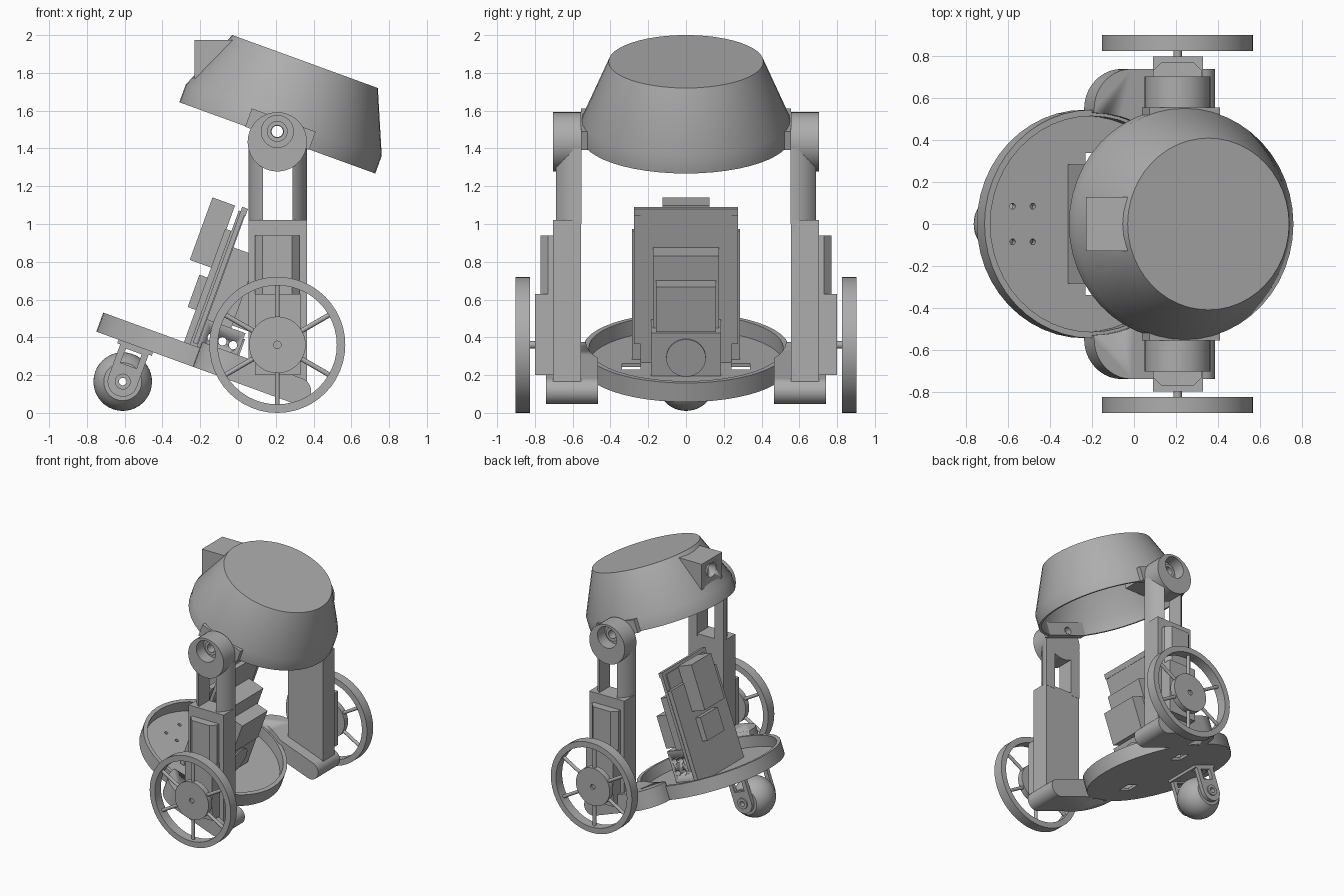
import bpy, bmesh
from math import sin, cos, pi, radians, sqrt
from mathutils import Matrix, Vector

if "Cube" in bpy.data.objects:
    bpy.data.objects.remove(bpy.data.objects["Cube"])

grey = bpy.data.materials.new("plain grey")
grey.use_nodes = True
grey.diffuse_color = (0.42, 0.42, 0.42, 1)
grey.node_tree.nodes["Principled BSDF"].inputs["Base Color"].default_value = grey.diffuse_color

# Frames: SIDE lays a drawing in the xz plane with its depth along y
SIDE = Matrix(((1, 0, 0, 0), (0, 0, 1, 0), (0, 1, 0, 0), (0, 0, 0, 1)))
WORLD = Matrix()
TILT = Matrix.Rotation(radians(20), 4, 'Y')
BASE = Matrix.Translation((-0.238, 0, 0.244)) @ TILT
HEAD = Matrix.Translation((0.208, 0, 1.456)) @ TILT


def at(x, z):
    return Matrix.Translation((x, 0, z))


def finish(name, bm, M):
    bmesh.ops.transform(bm, matrix=M, verts=bm.verts)
    bmesh.ops.remove_doubles(bm, verts=bm.verts, dist=1e-5)
    bmesh.ops.recalc_face_normals(bm, faces=bm.faces)
    me = bpy.data.meshes.new(name)
    bm.to_mesh(me)
    bm.free()
    me.materials.append(grey)
    ob = bpy.data.objects.new(name, me)
    bpy.context.collection.objects.link(ob)
    bpy.ops.object.select_all(action='DESELECT')
    ob.select_set(True)
    bpy.context.view_layer.objects.active = ob
    bpy.ops.object.shade_smooth_by_angle(angle=radians(28))
    return ob


def box(name, x, y, z, M=WORLD):
    bm = bmesh.new()
    bmesh.ops.create_cube(bm, size=1)
    for v in bm.verts:
        v.co = [(a + b) / 2 + c * (b - a) for (a, b), c in zip((x, y, z), v.co)]
    return finish(name, bm, M)


def plate(name, outlines, d, M=WORLD):
    """Flat outline with holes, given depth d along local z."""
    bm = bmesh.new()
    edges = []
    for pts in outlines:
        vs = [bm.verts.new((p[0], p[1], d[0])) for p in pts]
        edges += [bm.edges.new((vs[i - 1], vs[i])) for i in range(len(vs))]
    bmesh.ops.triangle_fill(bm, use_beauty=True, edges=edges, normal=(0, 0, 1))
    geo = bmesh.ops.extrude_face_region(bm, geom=bm.faces[:])["geom"]
    top = [g for g in geo if isinstance(g, bmesh.types.BMVert)]
    bmesh.ops.translate(bm, verts=top, vec=(0, 0, d[1] - d[0]))
    return finish(name, bm, M)


def lathe(name, profile, M=WORLD, seg=40, closed=True):
    bm = bmesh.new()
    vs = [bm.verts.new((r, 0, z)) for r, z in profile]
    es = [bm.edges.new((vs[i], vs[i + 1])) for i in range(len(vs) - 1)]
    if closed:
        es.append(bm.edges.new((vs[-1], vs[0])))
    bmesh.ops.spin(bm, geom=vs + es, axis=(0, 0, 1), cent=(0, 0, 0),
                   angle=2 * pi, steps=seg, use_merge=False)
    return finish(name, bm, M)


def cyl(name, r, d, M=WORLD, seg=32):
    return lathe(name, [(0, d[0]), (r, d[0]), (r, d[1]), (0, d[1])], M, seg, False)


def arc(cx, cy, r, a0=0, a1=360, n=32):
    m = n if a1 - a0 == 360 else n + 1
    return [(cx + r * cos(radians(a0 + (a1 - a0) * i / n)),
             cy + r * sin(radians(a0 + (a1 - a0) * i / n))) for i in range(m)]


def rect(x0, x1, y0, y1):
    return [(x0, y0), (x1, y0), (x1, y1), (x0, y1)]


def cut(ob, cutter):
    mod = ob.modifiers.new("cut", 'BOOLEAN')
    mod.operation, mod.solver, mod.object = 'DIFFERENCE', 'EXACT', cutter
    cutter.hide_render = True
    cutter.hide_set(True)


# Head shell, open below, with pivot bore
shell = lathe("head_shell", [(0, .43), (.41, .43), (.552, .1), (.552, 0), (.532, 0),
                             (.532, .1), (.395, .41), (0, .41)], HEAD, 48, False)
cut(shell, cyl("pivot_bore_cutter", .03, (-1, 1), at(.208, 1.49) @ SIDE))

# Camera housing on the head, with lens hole
camera = box("camera_housing", (-.23, -.03), (-.13, .13), (1.77, 1.975))
cut(camera, cyl("lens_cutter", .055, (-.3, -.15),
                Matrix.Translation((0, 0, 1.88)) @ Matrix.Rotation(pi / 2, 4, 'Y')))

# Base dish: floor with screw holes and openings, plus rim
holes = [arc(u, y, .014, n=12) for u in (-.37, -.268) for y in (-.085, .085)]
holes += [rect(.0, .1, y, y + .1) for y in (-.34, .24)]
plate("base_floor", [arc(0, 0, .53, n=48)] + holes, (0, .02), BASE)
lathe("base_rim", [(.545, 0), (.545, .107), (.515, .107), (.515, 0)], BASE, 48)

for side, s in (("left", 1), ("right", -1)):
    MIR = Matrix.Scale(s, 4, (0, 1, 0))

    # Foot arm: plan with a round back corner, rounded front end
    arm = plate(side + "_foot_arm", [[(.565, .465), (.565, .74)] +
                arc(.19, .55, .19, 90, 180, 10) + [(0, .465)]], (0, .14), MIR @ BASE)
    cut(arm, cyl(side + "_arm_cutter", .53, (-.1, .3), BASE, 48))
    cyl(side + "_foot_toe", .07, (.465, .74), MIR @ BASE @ at(.565, .07) @ SIDE)

    # Leg housing with stepped outer boxes
    box(side + "_leg_housing", (.055, .365), (.555, .705), (.16, 1.02), MIR)
    box(side + "_motor_box", (.09, .33), (.70, .80), (.2, .63), MIR)
    plate(side + "_leg_cover", [[(.09, .70), (.325, .70), (.325, .73), (.285, .77),
                                 (.13, .77), (.09, .73)]], (.6, .94), MIR)

    # Half-round pillars either side of a slot
    for label, f in (("front", 1), ("rear", -1)):
        plate(side + "_" + label + "_pillar", [[(.078, 0)] + arc(0, 0, .155, 0, 60, 10)],
              (1.0, 1.4), MIR @ Matrix.Translation((.21, .553, 0)) @ Matrix.Scale(f, 4, (1, 0, 0)))

    # Shoulder disc with recessed bearing
    PIV = MIR @ at(.208, 0) @ SIDE
    ring = arc(0, 1.435, .157, n=40)
    plate(side + "_shoulder_outer", [ring, arc(0, 1.49, .085)], (.61, .705), PIV)
    plate(side + "_shoulder_inner", [ring, arc(0, 1.49, .033)], (.555, .61), PIV)
    plate(side + "_bearing", [arc(0, 1.49, .055), arc(0, 1.49, .033)], (.6, .64), PIV)
    plate(side + "_head_bracket", [rect(-.18, .18, -.003, .1), arc(-.0116, .032, .03)],
          (.50, .556), MIR @ HEAD @ SIDE)

    # Drive wheel
    W = MIR @ at(.208, .36) @ SIDE
    lathe(side + "_wheel_rim", [(.36, .825), (.36, .903), (.315, .903), (.315, .825)], W, 48)
    plate(side + "_wheel_hub", [arc(0, 0, .15, n=40), arc(0, 0, .02, n=16)], (.84, .885), W)
    cyl(side + "_wheel_axle", .02, (.79, .87), W, 16)
    for k in range(6):
        spoke = Matrix.Rotation(k * pi / 3, 4, 'Z') @ Matrix.Translation((0, 0, .863))
        cyl(side + "_spoke_%d" % (k + 1), .013, (.14, .32),
            W @ spoke @ Matrix.Rotation(-pi / 2, 4, 'X'), 12)

    # Caster fork cheek
    CASTER = BASE @ at(-.323, -.201)
    cheek = arc(0, 0, .08, 180, 360, 16) + [(.08, .2), (-.08, .2)]
    plate(side + "_caster_cheek", [cheek, arc(0, 0, .02, n=16), rect(-.045, .045, .09, .17)],
          (.12, .15), MIR @ CASTER @ SIDE)
    plate(side + "_caster_washer", [arc(0, 0, .042, n=20), arc(0, 0, .02, n=16)],
          (.145, .16), MIR @ CASTER @ SIDE)

# Caster wheel: a ball with flat bored sides
ball = [(sqrt(.155 ** 2 - y * y), y) for y in [-.118 + .236 * i / 12 for i in range(13)]]
lathe("caster_wheel", [(.02, -.118)] + ball + [(.02, .118)], CASTER @ SIDE)
plate("caster_mount", [rect(-.42, -.225, -.15, .15)] + holes[:4], (-.02, .001), BASE)

# Electronics stack leaning with the base
for name, u, y, n in (
        ("back_board", (-.09, -.055), .285, (.015, .745)),
        ("main_board", (-.055, -.015), .24, (.015, .86)),
        ("board_top_bar", (-.045, -.012), .275, (.845, .885)),
        ("board_side_frame", (-.045, -.02), .275, (.12, .85)),
        ("battery_pack", (-.21, -.083), .125, (.526, .878)),
        ("small_module", (-.135, -.088), .11, (.288, .47)),
        ("upper_box", (-.018, .12), .175, (.25, .667)),
        ("lower_box", (.118, .22), .16, (.277, .53))):
    box(name, u, (-y, y), n, BASE)

# Sensor bracket with side holes and a round front face
bracket = box("sensor_bracket", (-.015, .2), (-.185, .185), (.015, .262), BASE)
bm = bmesh.new()
for u in (.04, .1, .16):
    for n in (.09, .18):
        bmesh.ops.create_cone(bm, cap_ends=True, segments=20, radius1=.022, radius2=.022,
                              depth=1, matrix=at(u, n) @ SIDE)
cut(bracket, finish("bracket_hole_cutter", bm, BASE))
cyl("sensor_face", .105, (.195, .209),
    BASE @ at(0, .125) @ Matrix.Rotation(pi / 2, 4, 'Y'))
